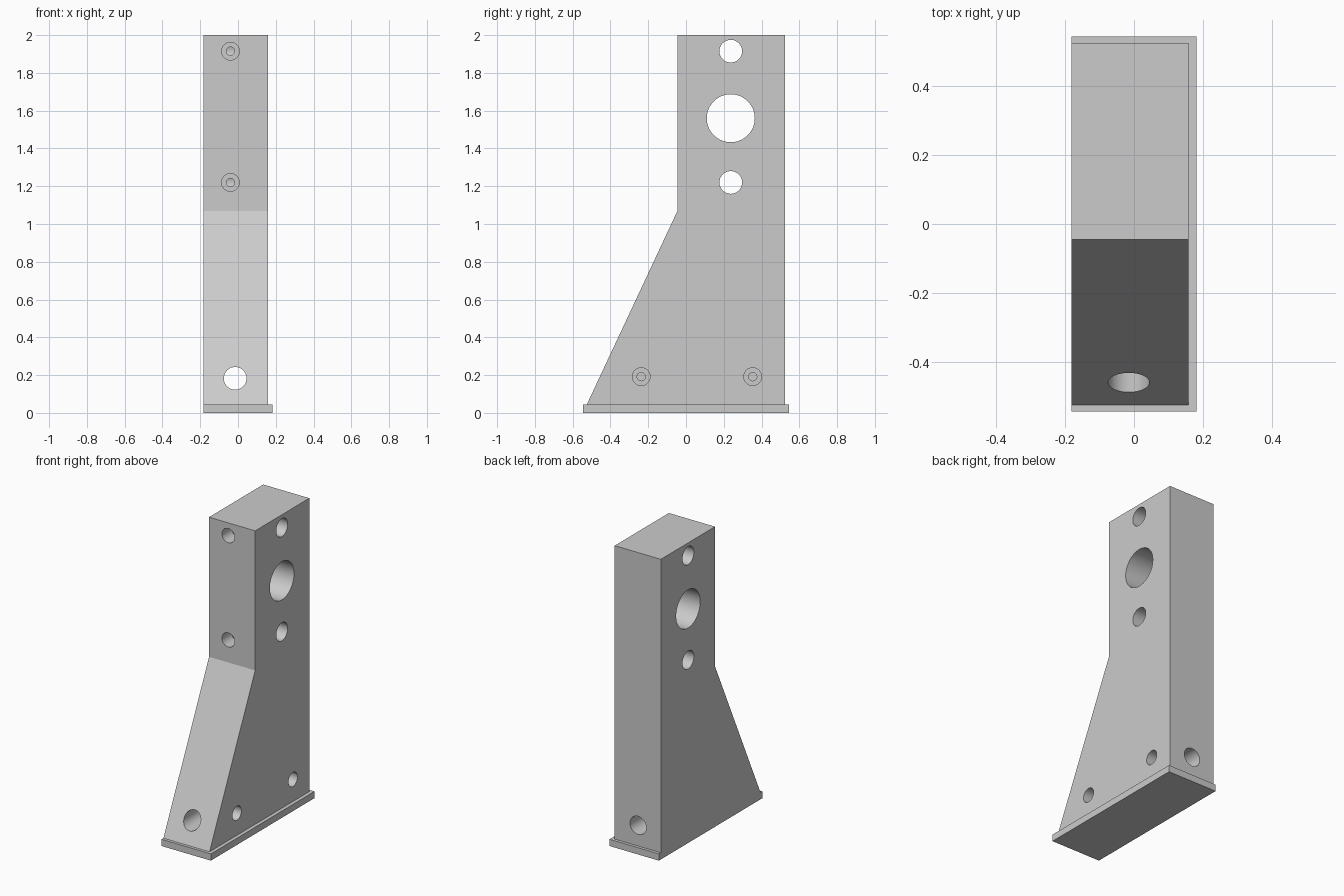
import bpy
import bmesh
from math import radians
from mathutils import Vector

cube = bpy.data.objects.get("Cube")
if cube:
    bpy.data.objects.remove(cube, do_unlink=True)

# Single machined grey finish
grey = bpy.data.materials.new("machined grey")
grey.use_nodes = True
tone = (0.6, 0.6, 0.6, 1)
grey.diffuse_color = tone
grey.node_tree.nodes["Principled BSDF"].inputs["Base Color"].default_value = tone

X0, X1 = -0.182, 0.158      # column sides
FRONT, BACK = -0.045, 0.525  # upper column front and back
BASE_TOP = 0.045


def extrude_profile(name, profile, x0, x1):
    """Extrude a (y, z) outline along x into a solid."""
    bm = bmesh.new()
    face = bm.faces.new([bm.verts.new((x0, y, z)) for y, z in profile])
    result = bmesh.ops.extrude_face_region(bm, geom=[face])
    verts = [v for v in result["geom"] if isinstance(v, bmesh.types.BMVert)]
    bmesh.ops.translate(bm, verts=verts, vec=(x1 - x0, 0, 0))
    bmesh.ops.recalc_face_normals(bm, faces=bm.faces)
    mesh = bpy.data.meshes.new(name)
    bm.to_mesh(mesh)
    bm.free()
    obj = bpy.data.objects.new(name, mesh)
    bpy.context.collection.objects.link(obj)
    mesh.materials.append(grey)
    return obj


def drill(target, start, end, radius):
    """Cut a round hole between two points."""
    start, end = Vector(start), Vector(end)
    axis = end - start
    bpy.ops.mesh.primitive_cylinder_add(
        vertices=64, radius=radius, depth=axis.length,
        location=(start + end) / 2,
        rotation=axis.to_track_quat("Z", "Y").to_euler())
    cutter = bpy.context.object
    cutter.name = "hole_cutter"
    cutter.data.materials.append(grey)
    cutter.hide_render = True
    mod = target.modifiers.new("hole", "BOOLEAN")
    mod.operation = "DIFFERENCE"
    mod.solver = "EXACT"
    mod.object = cutter
    bpy.ops.object.select_all(action="DESELECT")
    bpy.context.view_layer.objects.active = target
    target.select_set(True)
    bpy.ops.object.modifier_apply(modifier=mod.name)
    bpy.data.objects.remove(cutter, do_unlink=True)


# Base plate and tapered column
base = extrude_profile("base_plate", [(-0.545, 0), (0.545, 0), (0.545, BASE_TOP),
                                      (-0.545, BASE_TOP)], X0, 0.182)
column = extrude_profile("column", [(-0.525, BASE_TOP), (BACK, BASE_TOP), (BACK, 2),
                                    (FRONT, 2), (FRONT, 1.07)], X0, X1)

# Cross holes through the upper column
for z, r in ((1.915, 0.06), (1.56, 0.127), (1.22, 0.06)):
    drill(column, (-0.4, 0.237, z), (0.4, 0.237, z), r)

# Lengthwise hole through the foot
drill(column, (-0.015, -0.8, 0.183), (-0.015, 0.8, 0.183), 0.06)

# Counterbored screw holes in the front, meeting the small cross holes
for z in (1.915, 1.22):
    drill(column, (-0.04, FRONT - 0.1, z), (-0.04, FRONT + 0.1, z), 0.047)
    drill(column, (-0.04, FRONT, z), (-0.04, 0.237, z), 0.022)

# Counterbored screw holes in the left flank
for y in (-0.237, 0.353):
    drill(column, (X1 + 0.1, y, 0.192), (X1 - 0.08, y, 0.192), 0.047)
    drill(column, (X1, y, 0.192), (X1 - 0.105, y, 0.192), 0.022)

# Round bores smooth, plate edges sharp
bpy.ops.object.select_all(action="DESELECT")
column.select_set(True)
bpy.context.view_layer.objects.active = column
bpy.ops.object.shade_smooth_by_angle(angle=radians(20))
